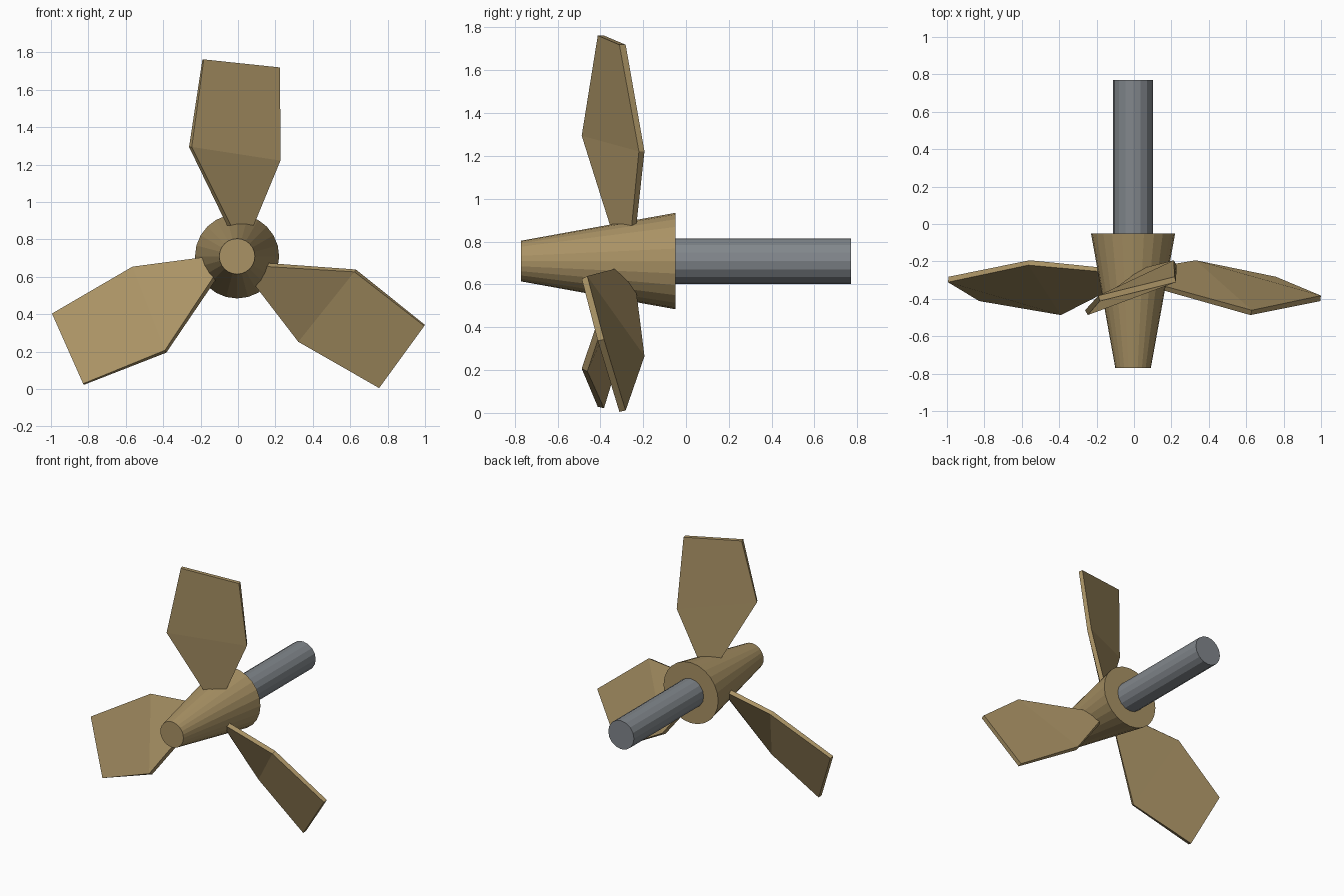
import bpy, math
from mathutils import Matrix, Vector

if "Cube" in bpy.data.objects:
    bpy.data.objects.remove(bpy.data.objects["Cube"])

CENTRE = Vector((-0.005, 0, 0.709))
THICK = 0.03


def material(name, rgb):
    m = bpy.data.materials.new(name)
    m.diffuse_color = (*rgb, 1)
    m.use_nodes = True
    m.node_tree.nodes["Principled BSDF"].inputs["Base Color"].default_value = m.diffuse_color
    return m


bronze = material("bronze", (0.40, 0.29, 0.13))
steel = material("steel", (0.22, 0.24, 0.26))


def tapered_rod(name, sides, r_front, r_back, y0, y1, mat):
    # cone primitive laid along y: its base faces the front
    bpy.ops.mesh.primitive_cone_add(
        vertices=sides, radius1=r_front, radius2=r_back, depth=y1 - y0,
        location=(CENTRE.x, (y0 + y1) / 2, CENTRE.z),
        rotation=(-math.pi / 2, 0, 0))
    ob = bpy.context.object
    ob.name = name
    ob.data.materials.append(mat)


# hub and drive shaft
tapered_rod("hub", 24, 0.095, 0.225, -0.77, -0.05, bronze)
tapered_rod("shaft", 16, 0.106, 0.106, -0.10, 0.77, steel)

# blade sections from root to tip: front-face left and right corners
sections = [
    ((-0.010, -0.340, 0.12), (0.070, -0.258, 0.12)),
    ((-0.242, -0.487, 0.585), (0.232, -0.220, 0.512)),
    ((-0.178, -0.412, 1.053), (0.230, -0.311, 1.010)),
]


def blade_mesh():
    verts, faces = [], []
    for left, right in sections:
        left, right = Vector(left), Vector(right)
        chord = right - left
        back = Vector((-chord.y, chord.x, 0)).normalized() * THICK
        verts += [left, right, right + back, left + back]
    for s in range(len(sections) - 1):
        a, b = 4 * s, 4 * s + 4
        for i in range(4):
            j = (i + 1) % 4
            faces.append((a + i, a + j, b + j, b + i))
    n = len(verts)
    faces += [(3, 2, 1, 0), (n - 4, n - 3, n - 2, n - 1)]
    me = bpy.data.meshes.new("blade")
    me.from_pydata(verts, [], faces)
    me.materials.append(bronze)
    return me


# three blades around the hub axis
mesh = blade_mesh()
for k in range(3):
    ob = bpy.data.objects.new(f"blade_{k + 1}", mesh)
    ob.matrix_world = (Matrix.Translation(CENTRE)
                       @ Matrix.Rotation(k * math.tau / 3, 4, 'Y'))
    bpy.context.collection.objects.link(ob)
